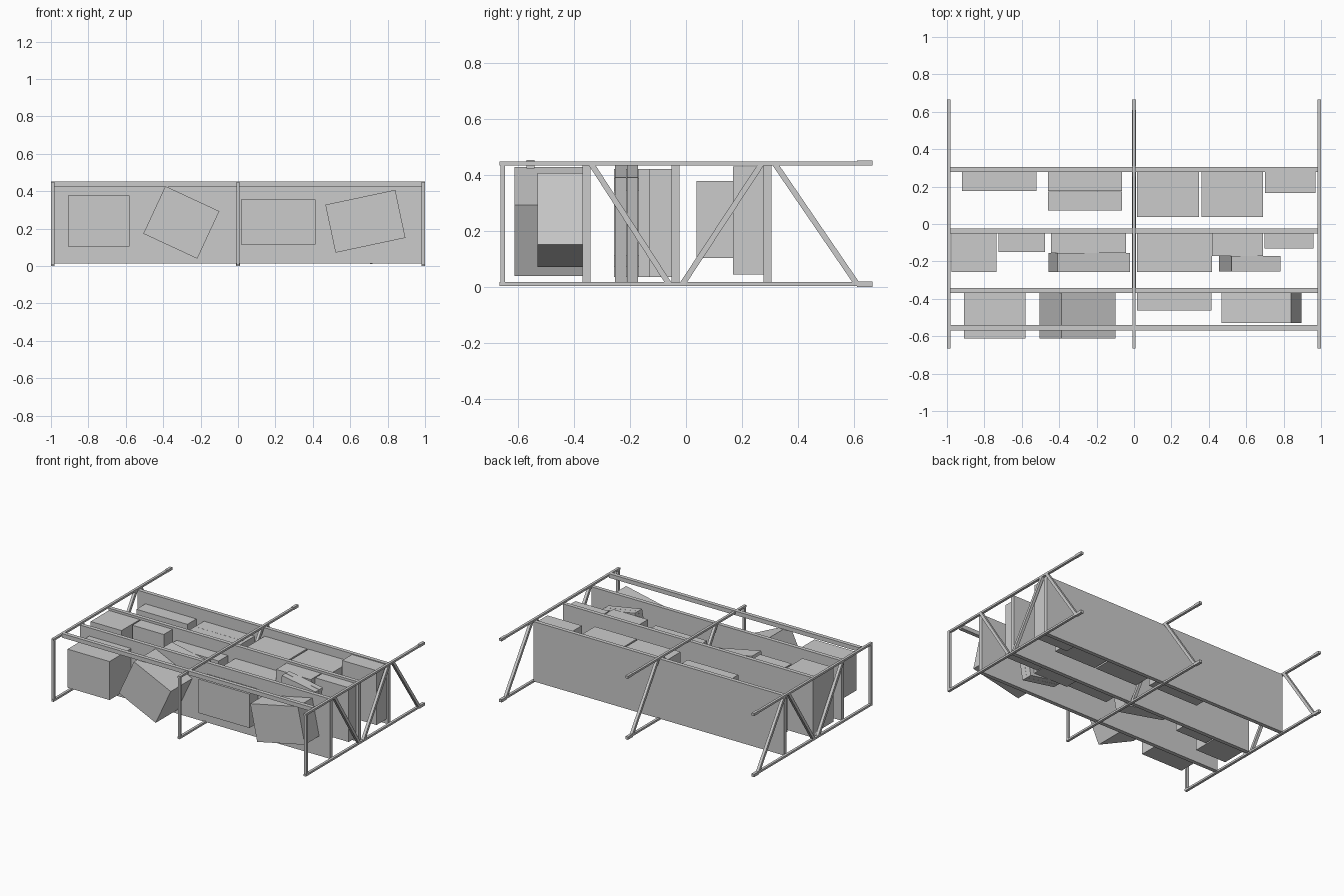
import bpy, math


def box(name, x0, x1, y0, y1, z0, z1, tilt=0):
    """Box from its limits, optionally tilted about its own y axis (degrees, clockwise from the front)."""
    bpy.ops.mesh.primitive_cube_add(size=1, location=((x0 + x1) / 2, (y0 + y1) / 2, (z0 + z1) / 2))
    o = bpy.context.object
    o.name = name
    o.scale = (x1 - x0, y1 - y0, z1 - z0)
    o.rotation_euler[1] = math.radians(tilt)
    return o


def brace(name, x, a, b, t=0.02):
    """Diagonal bar in the yz plane, ends cut level with the rails."""
    h = 0.012
    pts = [(x + sx * t / 2, p[0] + sy * h, p[1]) for p in (a, b)
           for sx, sy in ((-1, -1), (1, -1), (1, 1), (-1, 1))]
    faces = [(0, 1, 2, 3), (7, 6, 5, 4)] + [(i, i + 4, (i + 1) % 4 + 4, (i + 1) % 4) for i in range(4)]
    m = bpy.data.meshes.new(name)
    m.from_pydata(pts, [], faces)
    o = bpy.data.objects.new(name, m)
    bpy.context.collection.objects.link(o)


# Three truss frames: rails, rail end caps, front post, zigzag braces
for x in (-0.99, 0, 0.99):
    l, r = x - 0.009, x + 0.009
    box("bottom_rail", l, r, -0.665, 0.65, 0.004, 0.018)
    box("top_rail", l, r, -0.665, 0.65, 0.434, 0.448)
    box("bottom_end_cap", x - 0.01, x + 0.01, 0.61, 0.665, 0.0, 0.02)
    box("top_end_cap", x - 0.01, x + 0.01, 0.61, 0.665, 0.433, 0.451)
    box("front_post", l, r, -0.661, -0.645, 0.012, 0.44)
    brace("front_brace", x, (-0.336, 0.436), (-0.064, 0.016))
    brace("middle_brace", x, (-0.009, 0.016), (0.267, 0.436))
    brace("rear_brace", x, (0.319, 0.436), (0.606, 0.016))

# Upright panels across the frames and the front cross beam
for y in (-0.355, -0.038, 0.291):
    box("upright_panel", -0.981, 0.981, y - 0.014, y + 0.014, 0.012, 0.436)
box("front_cross_beam", -0.981, 0.981, -0.569, -0.541, 0.423, 0.452)

# Cases hung in front of each panel: x0, x1, y front, y back, z0, z1, tilt
P1, P2, P3 = -0.369, -0.052, 0.277
cases = [
    # front row
    (-0.909, -0.58, -0.611, P1, 0.104, 0.377, 0),
    (-0.462, -0.144, -0.611, P1, 0.093, 0.373, 24.9),
    (0.016, 0.414, -0.463, P1, 0.115, 0.356, 0),
    (0.490, 0.872, -0.53, P1, 0.108, 0.37, -12),
    # middle row
    (-0.976, -0.734, -0.257, P2, 0.035, 0.42, 0),
    (-0.724, -0.477, -0.15, P2, 0.035, 0.42, 0),
    (-0.445, -0.043, -0.155, P2, 0.11, 0.35, 0),
    (-0.437, -0.04, -0.257, -0.156, 0.11, 0.35, 11.5),
    (0.016, 0.418, -0.257, P2, 0.11, 0.345, 0),
    (0.418, 0.69, -0.17, P2, 0.035, 0.42, 0),
    (0.486, 0.753, -0.211, -0.171, 0.03, 0.416, 10),
    (0.486, 0.753, -0.253, -0.212, 0.03, 0.416, 10),
    (0.697, 0.96, -0.131, P2, 0.035, 0.42, 0),
    # rear row
    (-0.92, -0.52, 0.176, P3, 0.115, 0.356, 0),
    (-0.461, -0.064, 0.176, P3, 0.115, 0.356, 0),
    (-0.461, -0.064, 0.073, 0.175, 0.115, 0.356, 0),
    (0.016, 0.348, 0.037, P3, 0.104, 0.377, 0),
    (0.36, 0.689, 0.037, P3, 0.104, 0.377, 0),
    (0.70, 0.97, 0.167, P3, 0.044, 0.43, 0),
]
for c in cases:
    box("case", *c)
